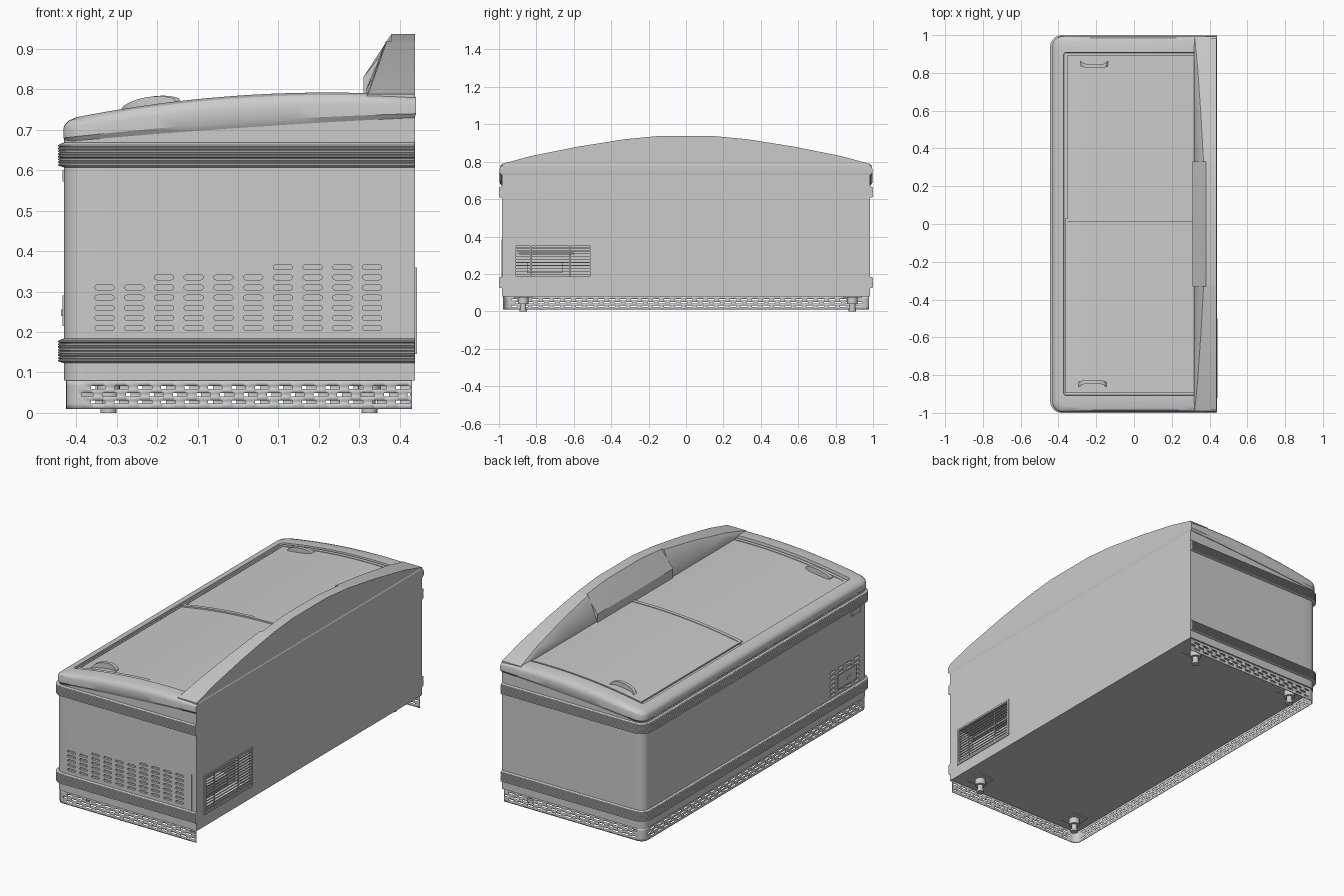
import bpy, bmesh, math
from mathutils import Matrix, Vector

if "Cube" in bpy.data.objects:
    bpy.data.objects.remove(bpy.data.objects["Cube"])


def add_loft(bm, rings, capped=True):
    """Skin closed rings of equal size; caps pair opposite points."""
    vs = [[bm.verts.new(p) for p in r] for r in rings]
    n = len(vs[0])
    for a, b in zip(vs, vs[1:]):
        for i in range(n):
            j = (i + 1) % n
            bm.faces.new((a[i], a[j], b[j], b[i]))
    if capped:
        for r in (vs[0], vs[-1]):
            for i in range(n // 2 - 1):
                bm.faces.new((r[i], r[i + 1], r[n - 2 - i], r[n - 1 - i]))


def add_box(bm, x0, x1, y0, y1, z0, z1):
    c = Vector(((x0 + x1) / 2, (y0 + y1) / 2, (z0 + z1) / 2))
    s = Matrix.Diagonal((x1 - x0, y1 - y0, z1 - z0, 1))
    bmesh.ops.create_cube(bm, size=1, matrix=Matrix.Translation(c) @ s)


def finish(name, bm):
    bmesh.ops.recalc_face_normals(bm, faces=bm.faces[:])
    me = bpy.data.meshes.new(name)
    bm.to_mesh(me)
    bm.free()
    ob = bpy.data.objects.new(name, me)
    bpy.context.collection.objects.link(ob)
    return ob


def outline(x0, xb, hy, r, zf, n=14, k=7):
    """Plan outline, square at the back (+x), rounded at x0; zf gives height."""
    half = [(xb + (x0 + r - xb) * i / n, -hy) for i in range(n)]
    for i in range(k):
        a = math.pi / 2 * i / (k - 1)
        half.append((x0 + r - r * math.sin(a), -hy + r - r * math.cos(a)))
    pts = half + [(x, -y) for x, y in reversed(half)]
    return [(x, y, zf(x)) for x, y in pts]


def z_top(x):
    return 0.792 - 0.159 * (x - 0.22) ** 2


def z_low(x):
    d = 0.44 - x
    return 0.73 - 0.047 * d - 0.025 * d * d


# Cabinet body
bm = bmesh.new()
add_loft(bm, [outline(-0.43, 0.437, 0.985, 0.05, f) for f in
              (lambda x: 0.08, lambda x: 0.6, lambda x: z_low(x) + 0.012)])
body = finish("cabinet_body", bm)

# Vent slots and rear grille recess cut into the body
cut = bmesh.new()


def slot(u, v, place):
    pts = []
    for i in range(12):
        s = 1 if i < 6 else -1
        a = -math.pi / 2 + math.pi * (i if i < 6 else i - 6) / 5 + (0 if s > 0 else math.pi)
        pts.append((u + s * 0.018 + 0.006 * math.cos(a), v + 0.006 * math.sin(a)))
    add_loft(cut, [[place(p, q, w) for p, q in pts] for w in (0, 1)])


for c in range(10):
    rows = 5 + (c >= 2) + (c >= 6)
    for r in range(rows):
        slot(-0.33 + 0.0735 * c, 0.21 + 0.025 * r,
             lambda p, q, w: (p, -0.995 + 0.022 * w, q))
for c in range(4):
    for r in range(6):
        slot(-0.67 - 0.07 * c, 0.2 + 0.025 * r,
             lambda p, q, w: (-0.44 + 0.022 * w, p, q))
add_box(cut, 0.34, 0.46, -0.91, -0.51, 0.152, 0.352)
cutter = finish("vent_cutter", cut)
cutter.hide_render = True
cutter.display_type = 'WIRE'
mod = body.modifiers.new("vents", 'BOOLEAN')
mod.object = cutter
mod.operation = 'DIFFERENCE'
mod.solver = 'EXACT'
bpy.context.view_layer.objects.active = body
body.select_set(True)
bpy.ops.object.modifier_apply(modifier="vents")
bpy.data.objects.remove(cutter)

# Ribbed bumper strips
for name, z0 in (("lower_bumper", 0.123), ("upper_bumper", 0.607)):
    prof = [(0.0, 0.0), (0.009, 0.003)]
    for i in range(8):
        z = 0.004 + i * 0.0067
        prof += [(0.014, z + 0.001), (0.014, z + 0.0042), (0.010, z + 0.0052), (0.010, z + 0.0062)]
    prof += [(0.009, 0.058), (0.0, 0.061)]
    bm = bmesh.new()
    add_loft(bm, [outline(-0.431 - d, 0.436, 0.986 + d, 0.05 + d, lambda x, z=z0 + h: z, n=1)
                  for d, h in prof], capped=False)
    finish(name, bm)

# Perforated skirt: U-shaped sheet with staggered slots
path = [(0.43, -0.978, None)]
steps = (0.0, 0.1, 0.5, 0.6)
for i in range(14):
    path += [(0.425 - 0.058 * (i + s), -0.978, j) for j, s in enumerate(steps)]
arc = [(-0.387 - 0.038 * math.sin(a), -0.94 - 0.038 * math.cos(a), None)
       for a in [math.pi / 2 * i / 6 for i in range(7)]]
path += arc
for i in range(32):
    path += [(-0.425, -0.94 + 1.88 * (i + s) / 32, j) for j, s in enumerate(steps) if i + j]
path += [(x, -y, None) for x, y, _ in reversed(arc)]
for i in range(14):
    path += [(-0.387 + 0.058 * (i + s), 0.978, j) for j, s in enumerate(steps) if i + j]
path += [(0.425, 0.978, None), (0.43, 0.978, None)]
levels = (0.01, 0.023, 0.031, 0.041, 0.049, 0.059, 0.067, 0.08)
bm = bmesh.new()
grid = [[bm.verts.new((x, y, z)) for z in levels] for x, y, _ in path]
for i in range(len(path) - 1):
    k = path[i][2]
    for r in range(7):
        holes = (2, 3, 0) if r == 3 else (0, 1, 2)
        if r % 2 and k in holes:
            continue
        bm.faces.new((grid[i][r], grid[i + 1][r], grid[i + 1][r + 1], grid[i][r + 1]))
skirt = finish("perforated_skirt", bm)
sol = skirt.modifiers.new("thickness", 'SOLIDIFY')
sol.thickness = 0.003

# Adjustable feet
for i, (x, y) in enumerate([(-0.32, -0.87), (-0.32, 0.89), (0.325, -0.87), (0.325, 0.89)]):
    bm = bmesh.new()
    add_box(bm, x - 0.05, x + 0.05, y - 0.05, y + 0.05, 0.074, 0.081)
    for r, z0, z1 in ((0.028, 0.04, 0.076), (0.015, 0.01, 0.042), (0.02, 0.0, 0.012)):
        bmesh.ops.create_cone(bm, cap_ends=True, segments=20, radius1=r, radius2=r, depth=z1 - z0,
                              matrix=Matrix.Translation((x, y, (z0 + z1) / 2)))
    finish(f"foot_{i + 1}", bm)

# Curved lid frame with recessed opening
spec = [(-0.425, 0.437, 0.988, 0.048, 0.0, 0), (-0.432, 0.44, 0.996, 0.055, 0.18, 0),
        (-0.432, 0.44, 0.996, 0.055, 0.6, 0), (-0.428, 0.44, 0.993, 0.052, 0.78, 0),
        (-0.418, 0.44, 0.984, 0.046, 0.92, 0), (-0.4, 0.437, 0.965, 0.035, 1.0, 0),
        (-0.372, 0.32, 0.908, 0.012, 1.0, 0), (-0.37, 0.318, 0.906, 0.01, 1.0, 0.016)]
bm = bmesh.new()
add_loft(bm, [outline(x0, xb, hy, r, lambda x, t=t, d=d: z_low(x) + (z_top(x) - z_low(x)) * t - d)
              for x0, xb, hy, r, t, d in spec])
finish("lid_frame", bm)


# Sliding lids: curved panels with raised borders
def add_panel(bm, x0, x1, y0, y1, off, th):
    rings = []
    for i in range(15):
        x = x0 + (x1 - x0) * i / 14
        z = z_top(x) + off
        rings.append([(x, y0, z - th), (x, y1, z - th), (x, y1, z), (x, y0, z)])
    add_loft(bm, rings)


for name, x0, y0, y1, off in (("upper_sliding_lid", -0.352, 0.01, 0.895, -0.006),
                              ("lower_sliding_lid", -0.365, -0.895, 0.03, -0.011)):
    bm = bmesh.new()
    add_panel(bm, x0, 0.318, y0, y1, off, 0.005)
    for a, b in ((y0, y0 + 0.02), (y1 - 0.02, y1)):
        add_panel(bm, x0, 0.318, a, b, off + 0.003, 0.005)
    add_panel(bm, x0, x0 + 0.012, y0, y1, off + 0.003, 0.005)
    finish(name, bm)

# Domed lid handles
for name, s, cx in (("rear_lid_handle", 1, -0.21), ("front_lid_handle", -1, -0.22)):
    bm = bmesh.new()
    rings = []
    for i in range(13):
        u = -1 + i / 6
        x = cx + 0.075 * u
        base = z_top(x) - 0.012
        top = base + 0.004 + 0.028 * math.sqrt(max(0, 1 - u * u))
        ya, yb = s * (0.826 + 0.012 * u ** 4), s * (0.845 + 0.02 * u ** 4)
        rings.append([(x, ya, base), (x, yb, base), (x, yb, top), (x, ya, top)])
    add_loft(bm, rings)
    finish(name, bm)

# Arched rear canopy: two wings and a sloped centre panel
for name, s in (("canopy_wing_near", -1), ("canopy_wing_far", 1)):
    bm = bmesh.new()
    rings = []
    for y, z in ((0.985, 0.788), (0.83, 0.83), (0.58, 0.88), (0.33, 0.92)):
        xt = 0.318 + (z - 0.788) * 0.35
        zs = min(z - 0.008, 0.803)
        rings.append([(px, s * y, pz) for px, pz in (
            (0.437, 0.765), (0.437, z), (xt + 0.004, z), (xt, z - 0.004), (0.318, zs), (0.318, 0.765))])
    add_loft(bm, rings)
    finish(name, bm)
bm = bmesh.new()
add_loft(bm, [[(px, y, pz) for px, pz in (
    (0.437, 0.765), (0.437, z), (0.38, z), (0.373, z - 0.01), (0.31, 0.83), (0.31, 0.775))]
    for y, z in ((-0.33, 0.92), (-0.15, 0.937), (0.15, 0.937), (0.33, 0.92))])
finish("canopy_centre", bm)

# Rear wire grille
bm = bmesh.new()
for y0, y1, z0, z1 in ((-0.92, -0.5, 0.145, 0.155), (-0.92, -0.5, 0.35, 0.36),
                       (-0.92, -0.908, 0.145, 0.36), (-0.512, -0.5, 0.145, 0.36)):
    add_box(bm, 0.43, 0.442, y0, y1, z0, z1)
for i in range(12):
    z = 0.168 + i * 0.0155
    add_box(bm, 0.437, 0.441, -0.915, -0.505, z - 0.0018, z + 0.0018)
for y in (-0.83, -0.62):
    add_box(bm, 0.434, 0.438, y - 0.003, y + 0.003, 0.148, 0.357)
finish("rear_grille", bm)
bm = bmesh.new()
add_box(bm, 0.335, 0.40, -0.85, -0.66, 0.205, 0.265)
add_box(bm, 0.335, 0.37, -0.89, -0.6, 0.305, 0.315)
finish("compressor_block", bm)

# Front control plate, thermometer and side panel seam
bm = bmesh.new()
add_box(bm, -0.434, -0.42, -0.87, -0.71, 0.215, 0.29)
add_box(bm, -0.437, -0.42, -0.82, -0.79, 0.24, 0.255)
finish("control_plate", bm)
bm = bmesh.new()
add_box(bm, -0.434, -0.42, -0.91, -0.83, 0.572, 0.6)
finish("thermometer", bm)
bm = bmesh.new()
add_box(bm, 0.404, 0.407, -0.987, -0.98, 0.183, 0.385)
finish("panel_seam", bm)

bpy.ops.object.select_all(action='SELECT')
bpy.ops.object.shade_smooth_by_angle(angle=math.radians(30))
